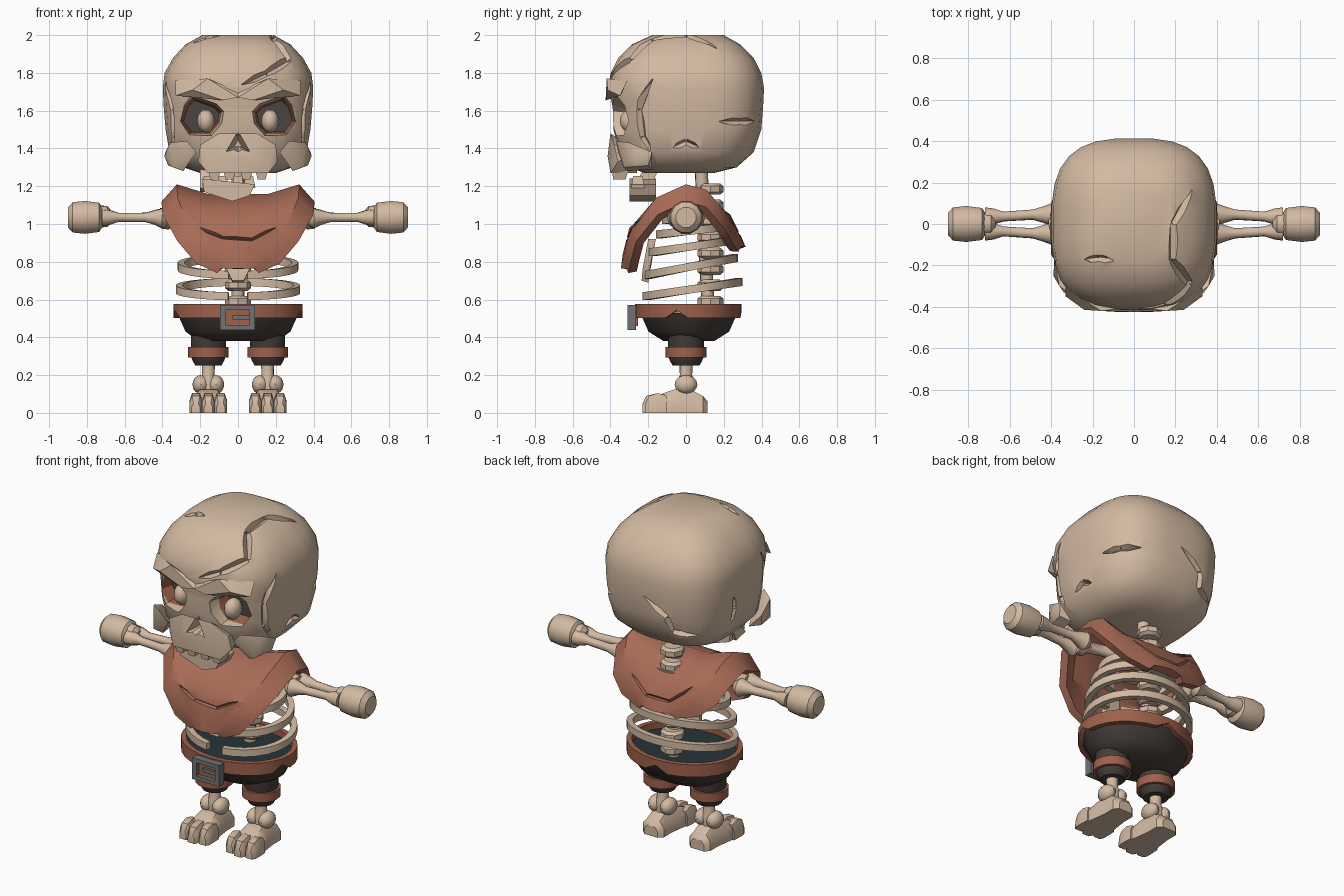
import bpy, bmesh
from math import sin, cos, pi, radians, copysign
from mathutils import Vector
from mathutils.bvhtree import BVHTree

cube = bpy.data.objects.get("Cube")
if cube:
    bpy.data.objects.remove(cube, do_unlink=True)


def material(name, rgb):
    m = bpy.data.materials.new(name)
    m.use_nodes = True
    m.diffuse_color = (*rgb, 1)
    m.node_tree.nodes["Principled BSDF"].inputs["Base Color"].default_value = (*rgb, 1)
    return m


BONE = material("bone", (0.65, 0.49, 0.36))
SCARF = material("rust_cloth", (0.40, 0.15, 0.095))
BELT = material("rust_leather", (0.34, 0.12, 0.07))
PANTS = material("dark_brown_cloth", (0.06, 0.047, 0.041))
DARK = material("socket_shadow", (0.07, 0.06, 0.055))
METAL = material("grey_metal", (0.16, 0.17, 0.175))
LINING = material("dark_teal_lining", (0.018, 0.035, 0.04))
parts = []


def finish(name, bm, *mats):
    bmesh.ops.recalc_face_normals(bm, faces=bm.faces[:])
    me = bpy.data.meshes.new(name)
    bm.to_mesh(me)
    bm.free()
    for m in mats:
        me.materials.append(m)
    ob = bpy.data.objects.new(name, me)
    bpy.context.scene.collection.objects.link(ob)
    parts.append(ob)
    return ob


def hull(name, pts, mat):
    bm = bmesh.new()
    for p in pts:
        bm.verts.new(p)
    res = bmesh.ops.convex_hull(bm, input=bm.verts[:])
    junk = {v for v in res["geom_interior"] if isinstance(v, bmesh.types.BMVert)}
    bmesh.ops.delete(bm, geom=list(junk), context="VERTS")
    return finish(name, bm, mat)


def box(name, lo, hi, mat):
    return hull(name, [(x, y, z) for x in (lo[0], hi[0]) for y in (lo[1], hi[1]) for z in (lo[2], hi[2])], mat)


def loft(name, rings, *mats, loop=False, steps=None):
    """Skin a list of closed rings; steps gives a material index per band, the last one for the end cap."""
    bm = bmesh.new()
    rows = [[bm.verts.new(p) for p in r] for r in rings]
    n = len(rows[0])
    for i in range(len(rows) if loop else len(rows) - 1):
        a, b = rows[i], rows[(i + 1) % len(rows)]
        for k in range(n):
            f = bm.faces.new((a[k], a[(k + 1) % n], b[(k + 1) % n], b[k]))
            f.material_index = steps[i] if steps else 0
    if not loop:
        bm.faces.new(rows[0])
        bm.faces.new(rows[-1]).material_index = steps[-1] if steps else 0
    return finish(name, bm, *mats)


def oval(z, rx, front, back, x=0, power=2, sides=20):
    """Horizontal superellipse ring between two depths."""
    cy, ry = (front + back) / 2, (back - front) / 2
    bend = lambda v: copysign(abs(v) ** (2 / power), v)
    angles = [2 * pi * (k + 0.5) / sides for k in range(sides)]
    return [(x + rx * bend(cos(a)), cy + ry * bend(sin(a)), z) for a in angles]


def tube(name, path, mat, sides=10):
    """Straight round bone with changing radius; path holds x, y, z, radius."""
    d = Vector(path[-1][:3]) - Vector(path[0][:3])
    u = d.orthogonal().normalized()
    v = d.normalized().cross(u)
    ring = lambda p: [Vector(p[:3]) + p[3] * (u * cos(2 * pi * k / sides) + v * sin(2 * pi * k / sides))
                      for k in range(sides)]
    return loft(name, [ring(p) for p in path], mat)


def band(name, rx, front, back, z, h, t, mat, x=0, tilt=0, gap=0, sides=28, notches=()):
    """Flat strap or rib around the body, optionally open at the front."""
    cy, ry = (front + back) / 2, (back - front) / 2
    rings = []
    for k in range(sides + (1 if gap else 0)):
        a = -pi / 2 + gap + (2 * pi - 2 * gap) * k / sides
        c, s = cos(a), sin(a)
        zc = z + tilt * s
        low = zc - h / 2 + (0.04 if k in notches else 0)
        rings.append([(x + c * (rx - i), cy + s * (ry - i), zz)
                      for i, zz in ((0, low), (0, zc + h / 2), (t, zc + h / 2), (t, low))])
    return loft(name, rings, mat, loop=not gap)


def ball(name, loc, size, mat):
    bm = bmesh.new()
    bmesh.ops.create_uvsphere(bm, u_segments=12, v_segments=8, radius=1)
    for v in bm.verts:
        v.co = Vector(a * b for a, b in zip(v.co, size)) + Vector(loc)
    return finish(name, bm, mat)


def cut(target, cutter):
    mod = target.modifiers.new("cut", "BOOLEAN")
    mod.object, mod.operation, mod.solver = cutter, "DIFFERENCE", "EXACT"
    bpy.context.view_layer.objects.active = target
    bpy.ops.object.modifier_apply(modifier="cut")
    parts.remove(cutter)
    bpy.data.objects.remove(cutter, do_unlink=True)


def groove(target, tree, path, width, depth):
    """Carve a V groove with pointed ends along a path laid on the surface."""
    hits = [tree.find_nearest(Vector(p))[:2] for p in path]
    last = len(hits) - 1
    for i in range(last):
        d = hits[i + 1][0] - hits[i][0]
        pts = []
        for j in (i, i + 1):
            p, n = hits[j]
            w = 0.004 if j in (0, last) else width
            side = d.cross(n).normalized() * w
            pts += [p + side + n * 0.03, p - side + n * 0.03, p - n * depth]
        cut(target, hull("groove_cutter", pts, target.data.materials[0]))


def surface(ob):
    return BVHTree.FromPolygons([v.co for v in ob.data.vertices], [p.vertices[:] for p in ob.data.polygons])


# Skull
levels = [(1.27, .20, -.22, .15), (1.30, .29, -.30, .27), (1.38, .365, -.36, .36), (1.50, .385, -.385, .40),
          (1.62, .395, -.39, .41), (1.72, .40, -.415, .415), (1.80, .39, -.40, .40), (1.88, .345, -.36, .36),
          (1.95, .28, -.29, .29), (2.0, .19, -.18, .20)]
skull = loft("skull", [oval(*l, power=2.9, sides=28) for l in levels], BONE, BELT, DARK)
tree = surface(skull)

# Cracks and chips in the skull
cracks = [[(.30, .17, 1.95), (.19, 0, 2), (.19, -.18, 1.99), (.27, -.29, 1.87), (.15, -.40, 1.80), (.02, -.42, 1.74)],
          [(.4, -.18, 1.77), (.4, -.28, 1.6), (.4, -.25, 1.45), (.38, -.2, 1.36)],
          [(-.4, -.18, 1.77), (-.4, -.28, 1.6), (-.4, -.25, 1.45), (-.38, -.2, 1.36)],
          [(0, .42, 1.62), (-.15, .42, 1.52), (-.17, .4, 1.42), (-.33, .33, 1.40)],
          [(.40, .18, 1.54), (.36, .3, 1.54), (.27, .4, 1.54)],
          [(.39, -.07, 1.40), (.4, 0, 1.43), (.39, .07, 1.40)],
          [(-.26, -.18, 2), (-.18, -.17, 2), (-.10, -.18, 2)],
          [(-.4, .1, 1.6), (-.4, .08, 1.52), (-.4, .1, 1.44)]]
for path in cracks:
    groove(skull, tree, path, 0.035, 0.025)

# Eye sockets with eyes, brows and cheekbones
outline = [(.07, 1.60), (.11, 1.64), (.25, 1.69), (.30, 1.64), (.33, 1.54), (.27, 1.46), (.14, 1.46), (.08, 1.53)]
for s, side in ((1, "left"), (-1, "right")):
    ring = lambda k, y: [(s * (.18 + (x - .18) * k), y, 1.56 + (z - 1.56) * k) for x, z in outline]
    socket = [ring(1.05, -.55), ring(.92, -.36), ring(.84, -.31), ring(.72, -.23)]
    cut(skull, loft("socket_cutter", socket, BONE, BELT, DARK, steps=[0, 0, 1, 2]))
    ball(side + "_eye", (s * .17, -.29, 1.545), (.047, .06, .062), BONE)
    hull(side + "_brow", [(s * x, y, z) for x, y, z in (
        (0, -.425, 1.67), (0, -.40, 1.70), (.08, -.425, 1.655), (.24, -.415, 1.71), (.33, -.35, 1.68),
        (.16, -.42, 1.77), (.33, -.31, 1.76), (0, -.34, 1.68), (.25, -.33, 1.71))], BONE)
    hull(side + "_cheekbone", [(s * x, y, z) for x, y, z in (
        (.27, -.37, 1.44), (.36, -.30, 1.43), (.39, -.25, 1.36), (.34, -.33, 1.30), (.29, -.31, 1.28),
        (.30, -.18, 1.29), (.385, -.18, 1.38), (.22, -.36, 1.38), (.37, -.2, 1.31))], BONE)

# Upper jaw, nose and teeth
upper_jaw = hull("upper_jaw", [(s * x, y, z) for s in (1, -1) for x, y, z in (
    (.10, -.40, 1.48), (.20, -.38, 1.42), (.21, -.36, 1.33), (.16, -.40, 1.27), (.10, -.415, 1.36),
    (.14, -.26, 1.27), (.20, -.26, 1.38))], BONE)
for ob in (skull, upper_jaw):
    nose = [[(k * x, y, 1.42 + k * z) for x, z in ((0, .105), (.085, -.05), (.03, -.035), (0, -.05), (-.03, -.035), (-.085, -.05))]
            for k, y in ((1.1, -.5), (.25, -.29))]
    cut(ob, loft("nose_cutter", nose, BONE))
for i, x in enumerate((-.125, -.045, .045, .125)):
    hull(f"upper_tooth_{i + 1}", [(x + u * w, y, z) for u in (-1, 1) for w, y, z in (
        (.038, -.395, 1.30), (.038, -.30, 1.30), (.02, -.385, 1.235), (.02, -.32, 1.235))], BONE)

# Broken lower jaw
hull("lower_jaw", [(x, y, z) for y, dz in ((-.30, 0), (-.16, .03)) for x, z in (
    (-.19, 1.24), (-.18, 1.17), (-.03, 1.12), (.06, 1.15), (.09, 1.21))], BONE)
hull("jaw_branch", [(x, y, z) for x in (-.20, -.15) for y, z in (
    (-.29, 1.19), (-.20, 1.17), (-.14, 1.30), (-.20, 1.32))], BONE)
for i, x in enumerate((-.16, -.08, 0, .06)):
    hull(f"lower_tooth_{i + 1}", [(x + u * w, y, z) for u in (-1, 1) for w, y, z in (
        (.032, -.29, 1.19), (.032, -.22, 1.19), (.02, -.28, 1.255), (.02, -.23, 1.255))], BONE)

# Scarf draped over the shoulders
rows = [(-.345, .765, .11), (-.335, .84, .22), (-.30, .98, .32), (-.17, 1.14, .40), (0, 1.21, .405), (.12, 1.18, .40),
        (.235, 1.05, .35), (.285, .95, .26), (.315, .88, .12)]
cols = (-1, -.8, -.4, 0, .4, .8, 1)
bm = bmesh.new()
grid = [[bm.verts.new((u * w, y * (1 - .12 * u * u), z - (.09 * w / .4 if abs(u) == 1 else 0)
                       - (.05 if abs(u) < .5 and -.2 < y < .15 else 0))) for u in cols] for y, z, w in rows]
for a, b in zip(grid, grid[1:]):
    for k in range(len(cols) - 1):
        bm.faces.new((a[k], a[k + 1], b[k + 1], b[k]))
scarf = finish("scarf", bm, SCARF)
mod = scarf.modifiers.new("thickness", "SOLIDIFY")
mod.thickness, mod.offset = 0.045, -1 if scarf.data.polygons[20].normal.z > 0 else 1
bpy.context.view_layer.objects.active = scarf
bpy.ops.object.modifier_apply(modifier="thickness")
tree = surface(scarf)
for y, drop in ((-.45, 0), (.42, .06)):
    groove(scarf, tree, [(-.22, y, 1.07 + drop), (-.09, y, .96 + drop), (.08, y, .95 + drop), (.22, y, 1.05 + drop)], 0.02, 0.018)

# Spine, ribs and breastbone
tube("spine_core", [(0, .12, .5, .035), (0, .08, 1.3, .035)], BONE)
for i in range(8):
    z = .59 + i * .085
    tube(f"vertebra_{i + 1}", [(0, .13, z - .03, .05), (0, .13, z - .015, .068), (0, .13, z + .015, .068), (0, .13, z + .03, .05)], BONE, 8)
ribs = [(.33, -.235, .30, .655, .038), (.32, -.22, .275, .775, .045), (.28, -.20, .24, .88, .03),
        (.24, -.16, .22, .965, .02), (.20, -.13, .20, 1.04, .02)]
for i, (rx, f, b, z, tilt) in enumerate(ribs):
    band(f"rib_{i + 1}", rx, f, b, z, .042, .035, BONE, tilt=tilt, gap=.16)
hull("breastbone", [(s * x, y, z) for s in (1, -1) for x, y, z in (
    (.03, -.235, .70), (.03, -.20, .69), (.06, -.23, .76), (.05, -.19, .78), (.04, -.20, .92), (.03, -.16, .92))], BONE)

# Trousers, belt and buckle
loft("trousers", [oval(*l, sides=24) for l in ((.38, .21, -.12, .15), (.43, .28, -.20, .23), (.53, .325, -.245, .275))], PANTS)
loft("trouser_lining", [oval(z, .315, -.235, .265, sides=24) for z in (.532, .538)], LINING)
band("belt", .342, -.27, .295, .54, .075, .03, BELT, notches=(6, 14, 22))
frame_parts = {"top": (-.095, .09, .545, .57), "bottom": (-.095, .09, .44, .465),
               "right": (-.095, -.065, .46, .55), "left": (.06, .09, .46, .55)}
for key, (x0, x1, z0, z1) in frame_parts.items():
    box("buckle_" + key, (x0, -.31, z0), (x1, -.265, z1), METAL)
box("buckle_strap", (-.07, -.285, .46), (.065, -.255, .55), BELT)
box("buckle_prong", (-.03, -.30, .495), (.065, -.275, .518), METAL)

for s, side in ((1, "left"), (-1, "right")):
    # Arm bones and fist
    arm = lambda pts: [(s * x, y, z, r) for x, y, z, r in pts]
    tube(side + "_upper_arm", arm([(.10, .04, 1.04, .05), (.16, .03, 1.04, .055), (.22, .02, 1.04, .032),
                                   (.33, 0, 1.035, .034), (.37, 0, 1.03, .06), (.41, 0, 1.03, .055)]), BONE)
    for key, y in (("front", -.045), ("back", .045)):
        tube(f"{side}_{key}_forearm", arm([(.37, y, 1.03, .035), (.40, y, 1.03, .055), (.44, y, 1.035, .04), (.49, y, 1.035, .025),
                                           (.63, y * .8, 1.035, .024), (.68, y * .8, 1.035, .04), (.72, y * .8, 1.035, .045)]), BONE)
    tube(side + "_wrist", arm([(.67, 0, 1.04, .03), (.69, 0, 1.04, .055), (.73, 0, 1.04, .06)]), BONE)
    tube(side + "_fist", arm([(.715, 0, 1.035, .05), (.735, 0, 1.035, .08), (.81, 0, 1.035, .09),
                              (.875, 0, 1.035, .083), (.90, 0, 1.035, .055)]), BONE, 12)

    # Trouser leg and cuff
    lx = s * .157
    loft(side + "_trouser_leg", [oval(z, r, -r, r, lx, sides=14) for z, r in (
        (.25, .07), (.275, .085), (.30, .095), (.45, .095))], PANTS)
    band(side + "_cuff", .108, -.108, .108, .32, .055, .03, BELT, x=lx, sides=16)

    # Shin, ankle, foot and toes
    tube(side + "_shin", [(lx, 0, .10, .04), (lx, 0, .17, .045), (lx, 0, .20, .033), (lx, 0, .27, .036)], BONE)
    for key, dx in (("outer", .04), ("inner", -.04)):
        ball(f"{side}_{key}_ankle", (lx + s * dx, 0, .15), (.044, .06, .05), BONE)
    shape = ((-1, 0), (-1, .6), (-.6, 1), (.6, 1), (1, .6), (1, 0))
    slab = lambda cx, ring: [[(cx + a * hw, y, b * h) for a, b in shape] for y, hw, h in ring]
    loft(side + "_foot", slab(lx, [(.115, .045, .06), (.09, .07, .09), (.02, .07, .125), (-.06, .08, .125),
                                   (-.13, .092, .10), (-.16, .085, .07)]), BONE)
    for i, dx in enumerate((-.066, 0, .066)):
        tip = -.23 if i == 1 else -.215
        loft(f"{side}_toe_{i + 1}", slab(lx + dx, [(-.10, .031, .09), (-.15, .034, .105), (tip + .02, .033, .09),
                                                   (tip, .022, .05)]), BONE)

# Smooth shading with crisp creases
bpy.ops.object.select_all(action="DESELECT")
for ob in parts:
    ob.select_set(True)
bpy.context.view_layer.objects.active = skull
bpy.ops.object.shade_smooth_by_angle(angle=radians(38))
